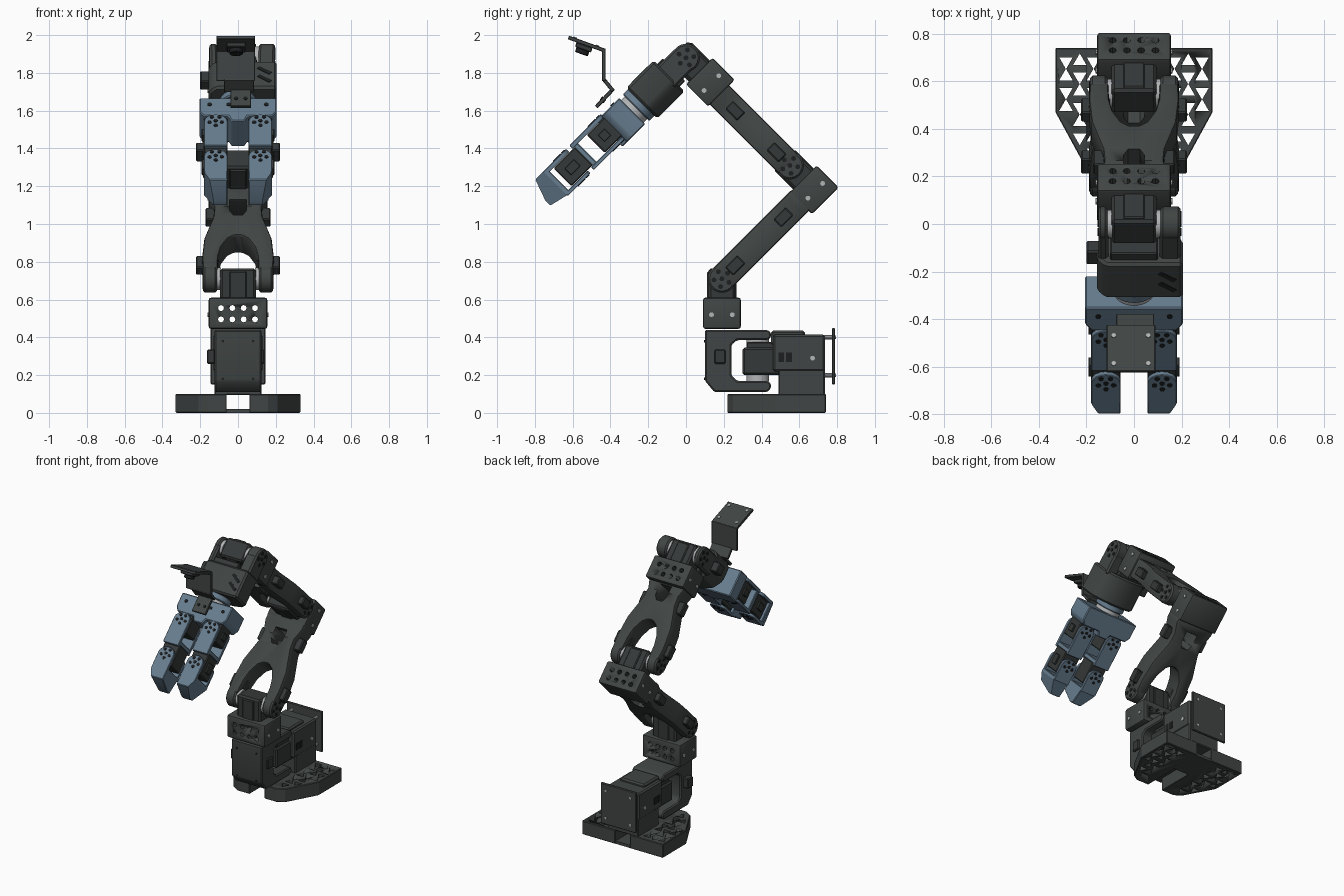
import bpy, bmesh, math
from mathutils import Matrix, Vector

old = bpy.data.objects.get("Cube")
if old:
    bpy.data.objects.remove(old, do_unlink=True)


def material(name, rgb):
    m = bpy.data.materials.new(name)
    m.use_nodes = True
    m.diffuse_color = (*rgb, 1)
    m.node_tree.nodes["Principled BSDF"].inputs["Base Color"].default_value = (*rgb, 1)
    return m


SHELL = material("charcoal shell", (0.052, 0.060, 0.058))
MOTOR = material("dark motor", (0.036, 0.040, 0.040))
BLUE = material("slate blue", (0.135, 0.205, 0.275))
SILVER = material("silver", (0.45, 0.46, 0.47))
BLACK = material("black", (0.012, 0.013, 0.014))


def frame(y, z, deg=0):
    """Local z runs along a limb, local y across its thickness, x stays sideways."""
    return Matrix.Translation((0, y, z)) @ Matrix.Rotation(math.radians(deg), 4, 'X')


WORLD = frame(0, 0)
PLACE = {'x': lambda a, b, t: (t, a, b), 'y': lambda a, b, t: (a, t, b), 'z': lambda a, b, t: (a, b, t)}


def prism(name, fr, pts, axis, lo, hi, mat, bevel=0.0, segs=1):
    bm = bmesh.new()
    base = bm.faces.new([bm.verts.new(PLACE[axis](a, b, lo)) for a, b in pts])
    ext = bmesh.ops.extrude_face_region(bm, geom=[base])
    step = Vector(PLACE[axis](0, 0, hi - lo))
    bmesh.ops.translate(bm, vec=step, verts=[v for v in ext["geom"] if isinstance(v, bmesh.types.BMVert)])
    bmesh.ops.recalc_face_normals(bm, faces=bm.faces)
    if bevel:
        sharp = [e for e in bm.edges if e.calc_face_angle(0) > 0.6]
        bmesh.ops.bevel(bm, geom=sharp, offset=bevel, segments=segs, affect='EDGES', profile=0.5)
    bm.transform(fr)
    me = bpy.data.meshes.new(name)
    bm.to_mesh(me)
    bm.free()
    me.materials.append(mat)
    me.shade_smooth()
    me.set_sharp_from_angle(angle=math.radians(28))
    ob = bpy.data.objects.new(name, me)
    bpy.context.collection.objects.link(ob)
    return ob


def box(name, fr, xs, ys, zs, mat, bevel=0.006, segs=1):
    x0, x1 = sorted(xs)
    pts = [(x0, ys[0]), (x1, ys[0]), (x1, ys[1]), (x0, ys[1])]
    return prism(name, fr, pts, 'z', *zs, mat, bevel, segs)


def circle(a, b, r, n, turn=0.0):
    return [(a + r * math.cos(turn + math.tau * i / n), b + r * math.sin(turn + math.tau * i / n)) for i in range(n)]


def cyl(name, fr, centre, r, axis, lo, hi, mat, n=24, bevel=0.0):
    return prism(name, fr, circle(*centre, r, n), axis, min(lo, hi), max(lo, hi), mat, bevel)


def cut(target, cutters):
    for c in cutters:
        mod = target.modifiers.new("cut", 'BOOLEAN')
        mod.object, mod.operation, mod.solver = c, 'DIFFERENCE', 'EXACT'
    dg = bpy.context.evaluated_depsgraph_get()
    me = bpy.data.meshes.new_from_object(target.evaluated_get(dg))
    target.modifiers.clear()
    target.data = me
    for c in cutters:
        bpy.data.objects.remove(c, do_unlink=True)


# ---------- base ----------
for s, side in ((1, "left"), (-1, "right")):
    wing = [(.33, .74), (.33, .47), (.21, .25), (.16, .22), (.06, .22), (.06, .74)]
    foot = prism(f"base_foot_{side}", WORLD, [(s * x, y) for x, y in wing], 'z', 0, .10, SHELL, .004)
    cutters = []
    for i in range(3):
        for j in range(7):
            x, y = .17 + .058 * i, .30 + .064 * j
            if x < .18 + (y - .25) * .55 and x < .30:
                tri = circle(s * x, y, .033, 3, math.pi / 2 * (1 if (i + j) % 2 else -1))
                cutters.append(prism("hole_cutter", WORLD, tri, 'z', -.05, .2, SHELL))
    cut(foot, cutters)
box("base_bridge", WORLD, (-.07, .07), (.5, .735), (0, .02), SHELL, 0)
box("column_foot", WORLD, (-.125, .125), (.49, .735), (.095, .24), SHELL)
box("column_body", WORLD, (-.13, .13), (.46, .735), (.22, .415), SHELL, .01)
box("column_cap", WORLD, (-.10, .10), (.45, .63), (.36, .435), SHELL, .01)
box("column_motor", WORLD, (-.105, .105), (.30, .50), (.20, .345), MOTOR, .01)
box("column_motor_top", WORLD, (-.09, .09), (.32, .48), (.34, .375), MOTOR)
prism("back_plate", WORLD, [(-.145, .15), (.145, .15), (.145, .45), (-.145, .45)], 'y', .772, .79, SHELL, .005)
for s in (-1, 1):
    for z in (.2, .4):
        cyl("back_plate_spacer", WORLD, (s * .10, z), .012, 'y', .72, .775, SILVER, 10)
        cyl("back_plate_screw", WORLD, (s * .10, z), .009, 'y', .789, .793, SILVER, 8)
    cyl("column_screw", WORLD, (.67, .29), .013, 'x', s * .13, s * .135, SILVER, 10)
    for y in (.505, .545):
        prism("column_side_slot", WORLD, [(y - .015, .27), (y + .015, .27), (y + .015, .32), (y - .015, .32)],
              'x', min(s * .129, s * .134), max(s * .129, s * .134), BLACK)

# ---------- turning yoke ----------
yoke = [(.10, .17), (.15, .11), (.43, .11), (.45, .13), (.45, .155), (.43, .17), (.27, .17), (.24, .20),
        (.24, .36), (.27, .385), (.43, .385), (.45, .40), (.45, .425), (.43, .44), (.10, .44)]
prism("turning_yoke", WORLD, yoke, 'x', -.125, .125, SHELL, .008)
for z0, z1 in ((.165, .20), (.365, .39)):
    cyl("yoke_horn", WORLD, (0, .38), .06, 'z', z0, z1, SILVER)
for s in (-1, 1):
    box("yoke_side_plug", WORLD, (s * .12, s * (.165 if s < 0 else .14)), (.15, .21), (.26, .335), MOTOR)
    for z in (.18, .38):
        cyl("yoke_face_screw", WORLD, (s * .08, z), .007, 'y', .096, .11, BLACK, 8)


# ---------- repeated joint: bracket, motor, horns ----------
def joint(name, fr):
    bracket = box(f"{name}_bracket", fr, (-.155, .155), (-.1, .1), (-.265, -.10), SHELL, .012, 2)
    cut(bracket, [cyl("hole_cutter", fr, (-.09 + .06 * i, z), .016, 'y', -.2, .2, SHELL, 8)
                  for i in range(4) for z in (-.215, -.155)])
    box(f"{name}_motor", fr, (-.095, .095), (-.07, .07), (-.14, .055), MOTOR, .012)
    box(f"{name}_motor_rib", fr, (-.045, .045), (-.078, .078), (-.12, .04), MOTOR)
    for s in (-1, 1):
        cyl(f"{name}_horn", fr, (0, 0), .06, 'x', s * .09, s * .113, SILVER)
        for y in (-.055, .055):
            cyl(f"{name}_bracket_screw", fr, (y, -.19), .013, 'x', s * .15, s * .161, SILVER, 10)


# ---------- repeated forked link ----------
def link(name, fr, plugs):
    outer = [(.185, 0), (.19, .10), (.178, .24), (.13, .40), (.125, .47), (.152, .55), (.152, .60)]
    inner = [(.108, 0), (.105, .10), (.09, .17), (.055, .235), (.02, .26)]
    pts = outer + [(-x, u) for x, u in reversed(outer)] + [(-x, u) for x, u in inner] + list(reversed(inner))
    body = prism(f"{name}_fork", fr, pts, 'y', -.072, .072, SHELL, .014, 2)
    slot = [(-.045, .44), (-.025, .405), (.025, .405), (.045, .44), (.045, .52), (-.045, .52)]
    cut(body, [prism("slot_cutter", fr, slot, 'y', -.2, .2, SHELL)])
    hub_details(name, fr, .185)
    for s in (-1, 1):
        for u in plugs:
            box(f"{name}_plug", fr, (s * .10, s * (.222 if u < .2 else .172)), (-.03, .03), (u - .045, u + .045), MOTOR)


def hub_details(name, fr, x, sides=(-1, 1)):
    for s in sides:
        cyl(f"{name}_hub", fr, (0, 0), .074, 'x', s * .112, s * x, SHELL, 28, .01)
        for y, z in circle(0, 0, .042, 5, .3) + [(0, 0)]:
            cyl(f"{name}_hub_screw", fr, (y, z), .013, 'x', s * (x - .01), s * (x + .004), BLACK, 10)


shoulder, elbow, wrist = frame(.19, .71), frame(.55, 1.31, 45), frame(.0, 1.88, 45)
lower, hand = frame(.19, .71, -45), frame(.0, 1.88, 135)
joint("shoulder", shoulder)
joint("elbow", elbow)
joint("wrist", wrist)
link("lower_link", lower, (.10, .46))
link("upper_link", elbow, (.10, .41))

# ---------- wrist housing ----------
shell = [(.205, .11), (-.12, .11), (-.155, .07), (-.155, -.03), (-.11, -.09), (-.03, -.12), (.08, -.12),
         (.16, -.09), (.205, -.04)]
prism("wrist_housing", hand, shell, 'z', .13, .335, SHELL, .012)
for s, x in ((1, .195), (-1, .15)):
    box("wrist_arm", hand, (s * .108, s * x), (-.07, .075), (0, .16), SHELL, .012)
    hub_details("wrist", hand, x, (s,))
box("wrist_plug", hand, (-.20, -.14), (-.035, .035), (.13, .21), MOTOR)
box("wrist_motor", hand, (-.10, .10), (-.085, .085), (.09, .15), MOTOR)
for u in (.19, .25):
    prism("wrist_vent", hand, [(.10, u), (.115, u - .015), (.18, u + .03), (.165, u + .045)], 'y', .108, .113, BLACK)
cyl("wrist_turntable", hand, (0, 0), .10, 'z', .33, .375, BLUE, 32, .006)
cyl("turntable_ring", hand, (0, 0), .085, 'z', .37, .405, SILVER, 32)

# ---------- palm ----------
palm = [(-.205, .40), (.205, .40), (.205, .50), (.18, .535), (.05, .535), (.035, .57), (-.035, .57), (-.05, .535),
        (-.18, .535), (-.205, .50)]
prism("palm", hand, palm, 'y', -.095, .10, BLUE, .006)
for x in (-.15, -.05, .05, .15):
    cyl("palm_screw", hand, (x, .45), .012, 'y', .098, .104, BLACK, 10)

# ---------- two fingers ----------
for s, side in ((1, "left"), (-1, "right")):
    c = s * .118
    for k, (u0, u1, axle) in enumerate(((.52, .66, .58), (.75, .91, .84))):
        tag = f"finger_{side}_{k + 1}"
        box(f"{tag}_motor", hand, (c - .062, c + .062), (-.052, .082), (u0, u1), MOTOR, .006)
        box(f"{tag}_motor_plug", hand, (s * .175, s * .192), (-.01, .04), (u0 + .05, u1 - .04), MOTOR, .003)
        # clasping plates above and below the motor, rounded about the axle
        end = (.765, .96)[k]
        arc = [(c + .062 * math.cos(a), axle + .05 * math.sin(a)) for a in
               [math.pi + math.pi * i / 8 for i in range(9)]]
        plate = arc + [(c + .062, end), (c - .062, end)]
        prism(f"{tag}_top_plate", hand, plate, 'y', .084, .108, BLUE, .003)
        prism(f"{tag}_bottom_plate", hand, plate, 'y', -.075, -.054, BLUE, .003)
        for x, u in circle(c, axle, .034, 5, .3) + [(c, axle)]:
            cyl(f"{tag}_screw", hand, (x, u), .011, 'y', .106, .112, BLACK, 8)
            cyl(f"{tag}_screw_below", hand, (x, u), .011, 'y', -.079, -.073, BLACK, 8)
    box(f"finger_{side}_web", hand, (c - .06, c + .06), (-.07, .10), (.725, .755), BLUE, .004)
    # wedge tip, narrowing on the outer side
    tip = prism(f"finger_{side}_tip", hand, [(.108, .935), (.108, 1.02), (-.01, 1.062), (-.045, 1.062), (-.075, .935)],
                'x', c - .062, c + .062, BLUE, .004)
    cutter = prism("tip_cutter", hand, [(s * .19, .94), (s * .11, 1.10), (s * .3, 1.10), (s * .3, .94)],
                   'y', -.3, .3, BLUE)
    cut(tip, [cutter])

# ---------- camera bracket ----------
path = [(-.47, 1.625), (-.39, 1.71), (-.435, 1.765), (-.435, 1.92), (-.615, 1.985)]
widths = [(-.04, .07), (-.075, .085), (-.115, .09), (-.115, .09)]
for (p, q), xs in zip(zip(path, path[1:]), widths):
    dy, dz = q[0] - p[0], q[1] - p[1]
    fr = frame(*p, math.degrees(math.atan2(-dy, dz)))
    box("camera_bracket", fr, xs, (-.01, .01), (-.008, math.hypot(dy, dz) + .008), SHELL, .003)
for x in (-.085, .06):
    for t in (.04, .165):
        cyl("camera_screw", fr, (x, t), .010, 'y', .009, .014, SILVER, 8)
box("camera_board", fr, (-.06, .04), (-.035, -.009), (.06, .15), MOTOR, .004)
cyl("camera_lens", fr, (-.01, .105), .036, 'y', -.06, -.03, BLACK, 24, .004)
for x in (-.01, .04):
    cyl("bracket_screw", frame(*path[0], -43), (x, .045), .011, 'y', -.014, .014, BLACK, 8)
